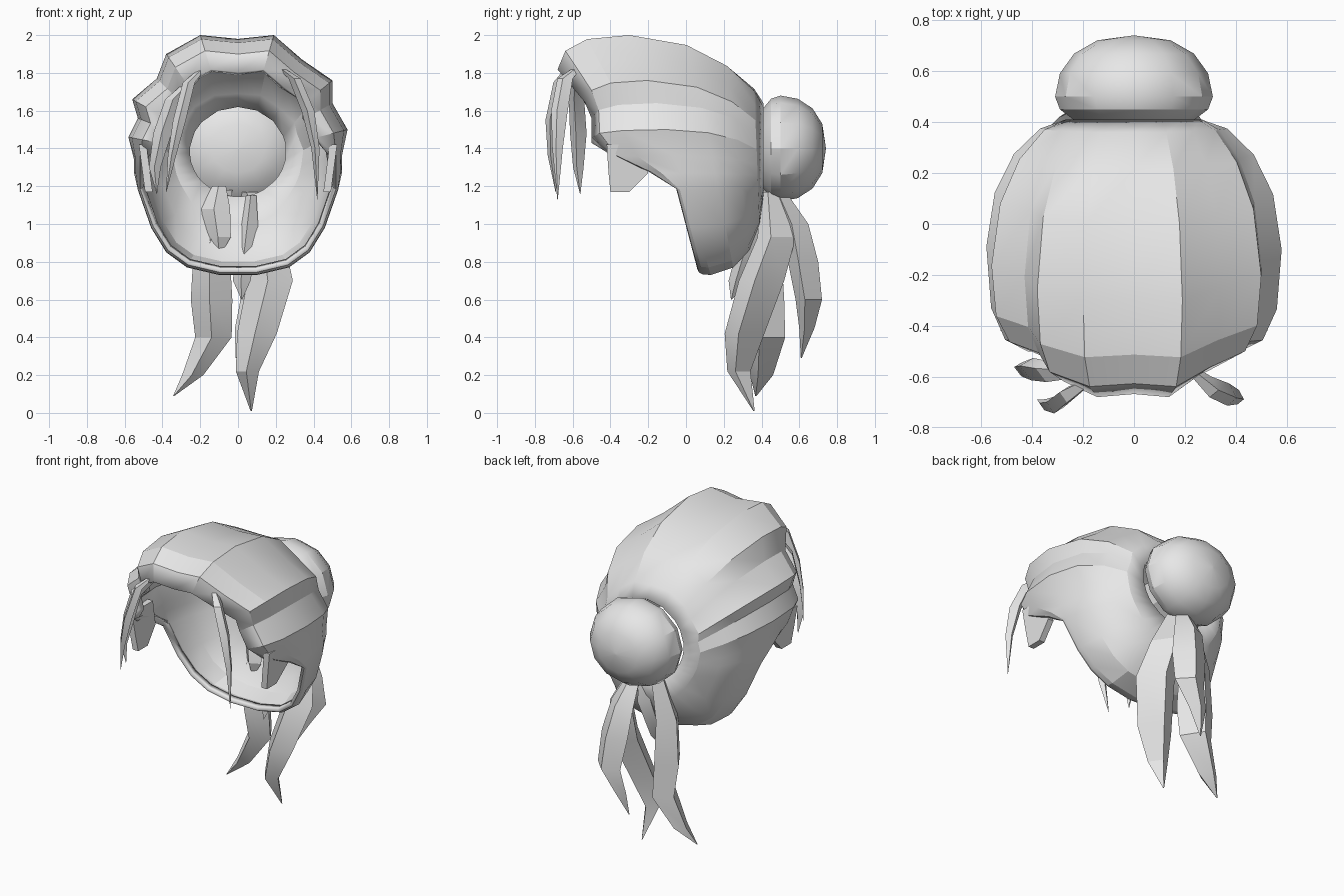
import bpy, bmesh
from math import sin, cos, atan2, pi, radians

cube = bpy.data.objects.get("Cube")
if cube:
    bpy.data.objects.remove(cube)

shade = (0.8, 0.8, 0.8, 1)
grey = bpy.data.materials.new("hair_grey")
grey.use_nodes = True
grey.diffuse_color = shade
grey.node_tree.nodes["Principled BSDF"].inputs["Base Color"].default_value = shade


def loft(name, rings, capped=True, crease=25):
    """Skin a list of closed rings into one object."""
    bm = bmesh.new()
    loops = [[bm.verts.new(point) for point in ring] for ring in rings]
    count = len(loops[0])
    for a, b in zip(loops, loops[1:]):
        for i in range(count):
            j = (i + 1) % count
            bm.faces.new((a[i], a[j], b[j], b[i]))
    if capped:
        bm.faces.new(loops[0])
        bm.faces.new(loops[-1])
    bmesh.ops.recalc_face_normals(bm, faces=bm.faces)
    mesh = bpy.data.meshes.new(name)
    bm.to_mesh(mesh)
    bm.free()
    mesh.materials.append(grey)
    obj = bpy.data.objects.new(name, mesh)
    bpy.context.collection.objects.link(obj)
    bpy.ops.object.select_all(action="DESELECT")
    obj.select_set(True)
    bpy.context.view_layer.objects.active = obj
    bpy.ops.object.shade_smooth_by_angle(angle=radians(crease))
    return obj


def strand(name, width, depth, *path):
    """Four-sided lock that swells along its path and ends in a point."""
    rings = []
    for i, (x, y, z) in enumerate(path):
        along = i / (len(path) - 1)
        swell = max(sin(pi * (.15 + .85 * along)), .03)
        w, d = width * swell, depth * swell
        rings.append([(x - w, y + d * .3, z), (x - w * .1, y - d, z),
                      (x + w, y - d * .3, z), (x + w * .1, y + d, z)])
    return loft(name, rings)


# Outline of the swept-back cap as x, z: the crown differs side to side
left_crown = [(0, 1.98), (.19, 2), (.34, 1.87), (.5, 1.76), (.5, 1.64), (.58, 1.5), (.55, 1.36)]
right_crown = [(-.55, 1.34), (-.58, 1.46), (-.53, 1.56), (-.56, 1.66),
               (-.43, 1.77), (-.38, 1.9), (-.2, 2)]
nape = [(.55, 1.27), (.53, 1.18), (.46, .98), (.38, .85), (.27, .77), (.1, .73)]
outline = left_crown + nape + [(-x, z) for x, z in reversed(nape)] + right_crown
middle = 1.35


def hairline(z):
    """Depth of the front edge at a height, and how far it tucks in."""
    if z > 1.45:
        return -.5 - .6 * max(0, z - 1.7), .28
    if z > 1.2:
        return -.4 + 2.2 * (1.36 - z), .12
    return .25 * (.97 - z), .05


def cap_point(x, z, t):
    """Point on one lock: t runs from hairline (-1) over the widest part to bun (1)."""
    a = abs(t) * pi / 2
    widest = -.1 - (z - 1.5) * (.4 if z > 1.5 else .3)
    if t < 0:
        front, tuck = hairline(z)
        r = 1 - tuck * (1 - cos(a)) ** 1.3
        return x * r, widest + (front - widest) * sin(a), middle + (z - middle) * r
    # locks droop as they gather into the bun
    turn = atan2(z - middle, x)
    k = max(cos(a), 0) ** (1 + .5 * max(0, sin(turn)))
    turn -= .45 * cos(turn)
    bun_x, bun_z = .27 * cos(turn), 1.39 + .25 * sin(turn)
    return bun_x + (x - bun_x) * k, widest + (.41 - widest) * sin(a), bun_z + (z - bun_z) * k


stations = (-1, -.7, -.4, 0, .28, .52, .76, 1)
cap = loft("hair_cap", [[cap_point(x, z, t) for x, z in outline] for t in stations],
           capped=False, crease=22)
shell = cap.modifiers.new("thickness", "SOLIDIFY")
shell.thickness = .04
shell.offset = -1

# Bun: ball lying along the back axis, flatter on its hidden front
bun_rings = []
for i in range(-4, 5):
    a = i * pi / 8
    y = .5 + sin(a) * (.24 if i > 0 else .13)
    r = max(cos(a), .01) ** .8
    bun_rings.append([(.31 * r * cos(s * pi / 6), y, 1.4 + .28 * r * sin(s * pi / 6))
                      for s in range(12)])
loft("bun", bun_rings, crease=30)

# Tails hanging below the bun
strand("tail_left", .12, .12, (.05, .45, 1.17), (.14, .48, .93), (.17, .4, .7),
       (.1, .31, .42), (.05, .28, .22), (.07, .36, .01))
strand("tail_right", .11, .12, (-.08, .42, 1.18), (-.14, .4, .9), (-.14, .4, .6),
       (-.13, .42, .4), (-.24, .4, .2), (-.34, .37, .09))
strand("tail_back", .11, .08, (.03, .5, 1.16), (.06, .58, 1), (.09, .62, .8),
       (.11, .65, .6), (.04, .64, .45), (-.01, .61, .29))

# Inner lock ends under the nape
strand("nape_lock_right", .08, .06, (-.1, .36, 1.2), (-.12, .34, 1.08),
       (-.1, .31, .93), (-.1, .3, .83))
strand("nape_lock_middle", .06, .07, (.07, .36, 1.15), (.05, .36, .95),
       (.02, .28, .7), (.02, .24, .6))

# Loose locks at the forehead
strand("forehead_lock_left", .035, .045, (.22, -.57, 1.83), (.3, -.64, 1.77),
       (.37, -.67, 1.6), (.41, -.68, 1.4), (.42, -.68, 1.13))
strand("forehead_lock_right_outer", .05, .045, (-.2, -.58, 1.8), (-.34, -.58, 1.66),
       (-.4, -.57, 1.48), (-.44, -.57, 1.3), (-.43, -.56, 1.16))
strand("forehead_lock_right_inner", .035, .035, (-.18, -.62, 1.83), (-.26, -.67, 1.75),
       (-.31, -.71, 1.55), (-.35, -.71, 1.36), (-.38, -.69, 1.17))

# Sideburns: thin flaps narrowing downwards
for side, label in ((1, "left"), (-1, "right")):
    flap = []
    for z, front, back in ((1.42, -.42, -.2), (1.27, -.41, -.2), (1.17, -.4, -.3)):
        inner, outer = side * (.3 + z * .13), side * (.34 + z * .13)
        flap.append([(inner, front, z), (outer, front, z), (outer, back, z), (inner, back, z)])
    loft("sideburn_" + label, flap)
